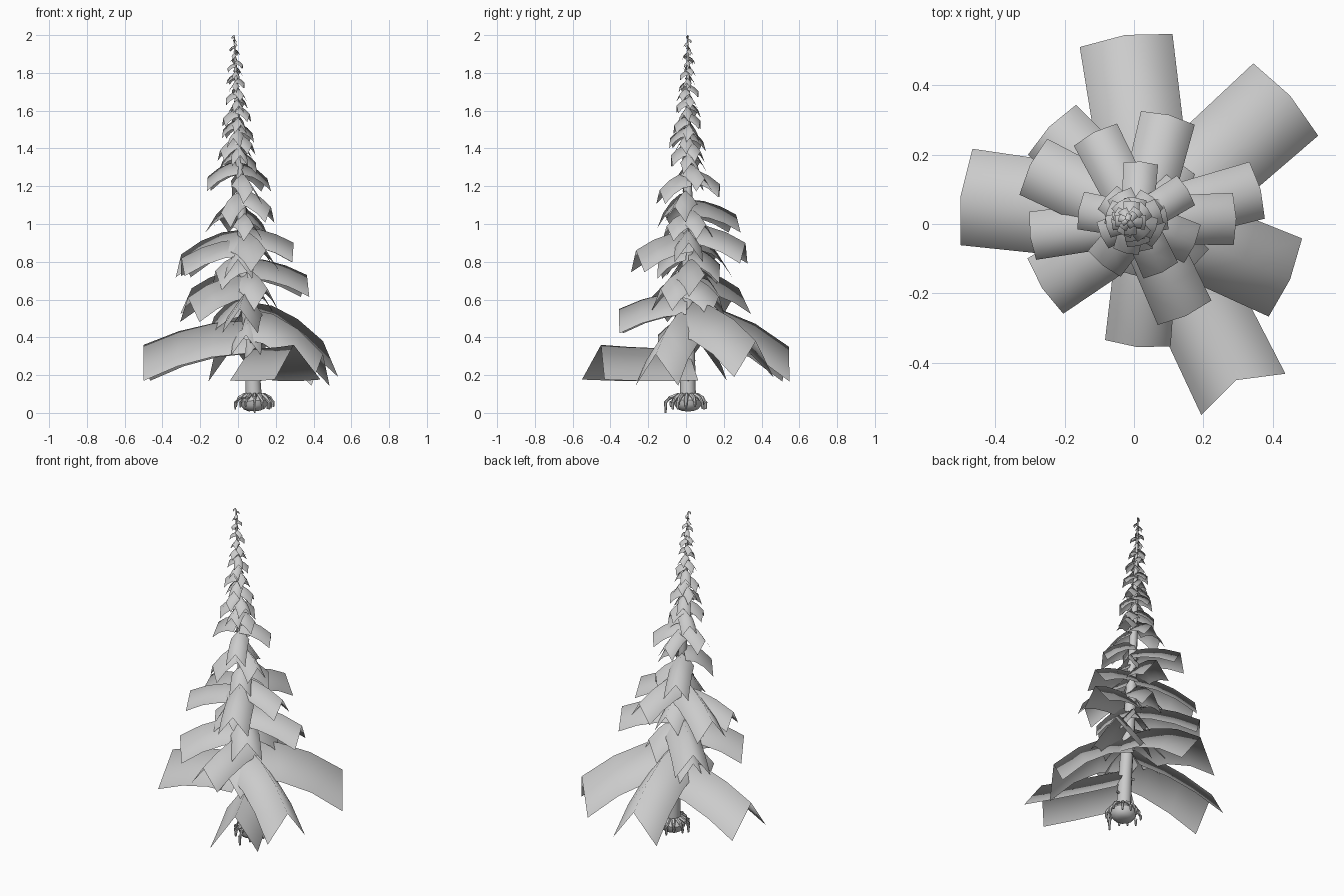
import bpy, bmesh, math, random
from mathutils import Vector

if "Cube" in bpy.data.objects:
    bpy.data.objects.remove(bpy.data.objects["Cube"])

random.seed(4)
AXIS = [(0.0, 0.088), (0.3, 0.072), (0.8, 0.032), (1.3, 0.008), (2.0, -0.02)]


def axis(z):
    for (z0, x0), (z1, x1) in zip(AXIS, AXIS[1:]):
        if z <= z1:
            return Vector((x0 + (x1 - x0) * (z - z0) / (z1 - z0), 0.01, z))
    return Vector((AXIS[-1][1], 0.01, z))


def finish(bm, name, angle=40):
    me = bpy.data.meshes.new(name)
    bm.to_mesh(me)
    bm.free()
    ob = bpy.data.objects.new(name, me)
    bpy.context.collection.objects.link(ob)
    bpy.ops.object.select_all(action='DESELECT')
    ob.select_set(True)
    bpy.context.view_layer.objects.active = ob
    bpy.ops.object.shade_smooth_by_angle(angle=math.radians(angle))
    return ob


def tube(bm, pts, radii, sides):
    """Skin a round tube along a list of points."""
    pts = [Vector(p) for p in pts]
    rings = []
    for i, (p, r) in enumerate(zip(pts, radii)):
        d = (pts[min(i + 1, len(pts) - 1)] - pts[max(i - 1, 0)]).normalized()
        ref = Vector((1, 0, 0)) if abs(d.z) > 0.9 else Vector((0, 0, 1))
        u = d.cross(ref).normalized()
        v = d.cross(u)
        rings.append([bm.verts.new(p + r * (u * math.cos(a) + v * math.sin(a)))
                      for a in (2 * math.pi * k / sides for k in range(sides))])
    for a, b in zip(rings, rings[1:]):
        for k in range(sides):
            n = (k + 1) % sides
            bm.faces.new((a[k], a[n], b[n], b[k]))
    bm.faces.new(rings[0][::-1])
    bm.faces.new(rings[-1])


def frond(bm, ex, ey, ez, z0, width):
    """Tent-shaped drooping needle card from the trunk to a ridge end point."""
    start = axis(z0)
    flat = Vector((ex - start.x, ey - start.y, 0))
    out = flat.normalized()
    side = Vector((-out.y, out.x, 0))
    # drooping cards tuck their corners in, rising cards push them out
    tuck = 0.06 if ez < z0 else -0.17
    rows = []
    n = 3
    for i in range(n + 1):
        t = i / n
        p = start + flat * t
        p.z = z0 + (ez - z0) * t ** 2
        w = width * (0.92 + 0.08 * t)
        drop = Vector((0, 0, -0.68 * w)) - out * tuck * w * t
        rows.append([bm.verts.new(p - side * w / 2 + drop), bm.verts.new(p),
                     bm.verts.new(p + side * w / 2 + drop)])
    for a, b in zip(rows, rows[1:]):
        for k in range(2):
            bm.faces.new((a[k], b[k], b[k + 1], a[k + 1]))


# Trunk with root bulb
bm = bmesh.new()
prof = [(0.01, 0.03), (0.02, 0.055), (0.04, 0.07), (0.065, 0.074), (0.085, 0.06),
        (0.1, 0.042), (0.3, 0.038), (0.8, 0.032), (1.3, 0.02), (1.7, 0.011), (1.99, 0.003)]
tube(bm, [axis(z) for z, r in prof], [r for z, r in prof], 12)
finish(bm, "trunk")

# Roots arching over the bulb, one reaching the ground
bm = bmesh.new()
for k in range(13):
    a = 2 * math.pi * (k - 3.25) / 13
    reach = 0.118 if k == 0 else random.uniform(0.085, 0.108)
    low = 0.0 if k == 0 else random.uniform(0.015, 0.035)
    path = [(0.03, 0.08), (0.055, 0.095), (0.8 * reach, 0.08), (reach, 0.055), (reach, low)]
    tube(bm, [axis(0) + Vector((r * math.cos(a), r * math.sin(a), z)) for r, z in path],
         [0.012, 0.012, 0.011, 0.009, 0.005], 6)
finish(bm, "roots")

# Short twig stubs on the trunk
bm = bmesh.new()
for k in range(16):
    z = 0.17 + 0.1 * k
    a = k * 2.4
    d = Vector((math.cos(a), math.sin(a), 0.15))
    s = 1 - z / 2.3
    tube(bm, [axis(z), axis(z) + d * 0.06 * s], [0.012 * s, 0.007 * s], 6)
finish(bm, "twig_stubs")

# Large lower fronds: ridge end x, y, z, height on trunk, width
LOWER = [
    (-0.025, 0.545, 0.35, 0.57, 0.27), (0.45, 0.37, 0.38, 0.59, 0.28),
    (-0.50, 0.08, 0.36, 0.49, 0.28), (0.45, -0.16, 0.31, 0.55, 0.245),
    (0.295, -0.45, 0.36, 0.34, 0.27), (0.01, -0.355, 0.55, 0.64, 0.19),
    (-0.265, -0.185, 0.61, 0.73, 0.19), (-0.245, 0.28, 0.66, 0.76, 0.20),
    (0.365, 0.10, 0.73, 0.82, 0.17), (0.295, 0.015, 0.90, 0.98, 0.15),
    (-0.30, -0.035, 0.82, 0.92, 0.14), (-0.30, 0.17, 0.84, 0.97, 0.18),
    (0.10, 0.315, 0.90, 1.00, 0.16), (-0.115, 0.265, 1.05, 1.13, 0.14),
    (0.15, -0.265, 0.86, 0.96, 0.17), (-0.16, 0.04, 1.25, 1.33, 0.11),
    (0.155, 0.10, 1.24, 1.32, 0.10), (0.175, -0.06, 1.09, 1.18, 0.12),
    (0.08, -0.14, 1.18, 1.27, 0.11), (0.02, 0.18, 1.21, 1.29, 0.10),
    (-0.09, -0.12, 1.06, 1.17, 0.12),
]
bm = bmesh.new()
for row in LOWER:
    frond(bm, *row)
finish(bm, "lower_fronds", 130)

# Short inner fronds hiding the trunk: angle in degrees, reach, height, width
bm = bmesh.new()
for deg, reach, z, w in [(-95, 0.16, 0.50, 0.16), (150, 0.2, 0.62, 0.18), (60, 0.19, 0.72, 0.17),
                         (-50, 0.19, 0.76, 0.17), (200, 0.16, 0.84, 0.15), (95, 0.17, 0.88, 0.15),
                         (-100, 0.16, 0.9, 0.15), (40, 0.15, 1.08, 0.12), (-60, 0.13, 1.06, 0.12)]:
    c, a = axis(z), math.radians(deg)
    frond(bm, c.x + reach * math.cos(a), c.y + reach * math.sin(a), z - 0.55 * reach, z, w)
finish(bm, "inner_fronds", 130)

# Shrinking spiral of small fronds up to the tip
bm = bmesh.new()
count = 34
for k in range(count):
    z = 1.38 + 0.62 * k / (count - 1)
    s = (2.02 - z) / 0.68
    a = k * 2.4 + random.uniform(-0.3, 0.3)
    reach = 0.015 + 0.105 * s * random.uniform(0.75, 1.1)
    c = axis(z)
    frond(bm, c.x + reach * math.cos(a), c.y + reach * math.sin(a),
          z - 0.6 * reach, z, 0.012 + 0.085 * s)
finish(bm, "upper_fronds", 130)
